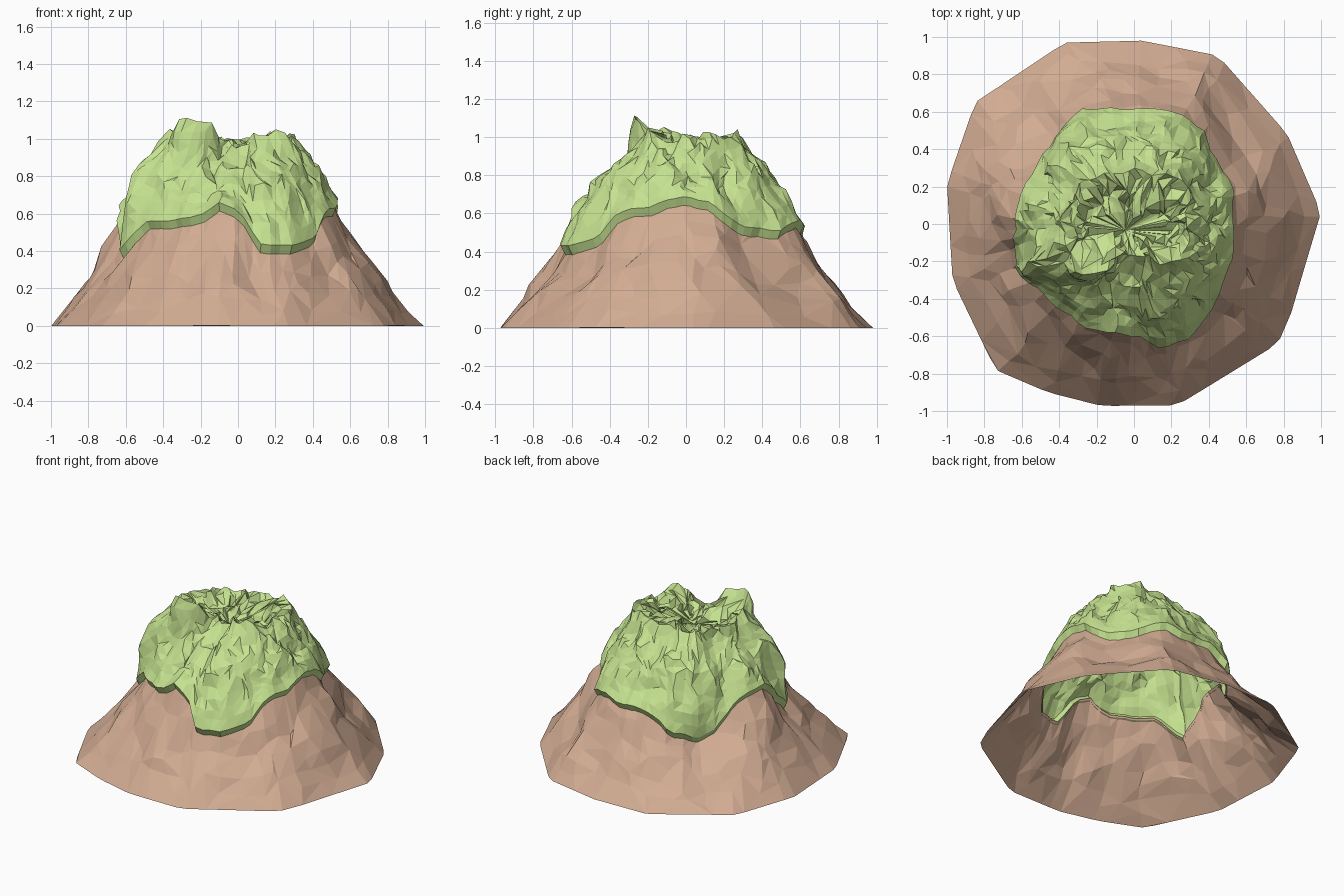
import bpy, bmesh, math, random
from mathutils import Vector, noise

random.seed(4)
if "Cube" in bpy.data.objects:
    bpy.data.objects.remove(bpy.data.objects["Cube"])

COLUMNS = 80

# Outline of the foot, seen from above
FOOT = [(1, .06), (.82, .48), (.45, .9), (.04, .98), (-.37, .97), (-.85, .65),
        (-1, .21), (-.97, -.3), (-.74, -.78), (-.46, -.9), (-.18, -.97),
        (.23, -.97), (.77, -.64), (.84, -.47)]
# Ragged lower edge of the grass
EDGE = [(.52, 0, .66), (.54, .17, .57), (.46, .33, .47), (.38, .5, .47),
        (.29, .57, .53), (.12, .62, .49), (-.1, .62, .5), (-.32, .6, .38),
        (-.42, .47, .31), (-.48, .4, .35), (-.53, .27, .48), (-.6, .2, .57),
        (-.63, .03, .61), (-.65, -.08, .52), (-.63, -.24, .36), (-.5, -.37, .5),
        (-.38, -.47, .52), (-.25, -.56, .55), (-.1, -.58, .62), (0, -.6, .57),
        (.12, -.66, .4), (.3, -.62, .38), (.41, -.46, .44), (.46, -.36, .55),
        (.52, -.2, .59)]
# Crest around the crater
CREST = [(.31, 0, 1.01), (.28, .2, .98), (.17, .29, 1.02), (-.1, .28, .98),
         (-.28, .2, .97), (-.38, 0, 1.01), (-.38, -.15, 1.02), (-.27, -.24, 1.1),
         (-.15, -.24, 1.06), (-.05, -.17, .95), (.1, -.21, .99), (.24, -.22, 1.03)]


def material(name, color):
    mat = bpy.data.materials.new(name)
    mat.use_nodes = True
    mat.diffuse_color = (*color, 1)
    bsdf = mat.node_tree.nodes["Principled BSDF"]
    bsdf.inputs["Base Color"].default_value = (*color, 1)
    return mat


def on_outline(outline, angle):
    """Point where a ray from the axis meets a closed outline."""
    ray = Vector((math.cos(angle), math.sin(angle)))
    for i, start in enumerate(outline):
        a = Vector(start).to_3d()
        b = Vector(outline[(i + 1) % len(outline)]).to_3d()
        side_a, side_b = ray.cross(a.xy), ray.cross(b.xy)
        if side_a <= 0 < side_b:
            hit = a.lerp(b, side_a / (side_a - side_b))
            if hit.xy.dot(ray) > 0:
                return hit


def rough(point, amount, scale, stretch=1):
    """Shift a point by noise; stretch draws the noise out upwards."""
    seed = Vector((point.x, point.y, point.z / stretch)) * scale
    return point + noise.noise_vector(seed) * amount


def make_surface(name, rings, mat, merge, tip=None):
    """Skin a stack of rings with irregular triangles, low ring first."""
    bm = bmesh.new()
    loops = [[bm.verts.new(p) for p in ring] for ring in rings]
    for low, high in zip(loops, loops[1:]):
        for i in range(COLUMNS):
            j = (i + 1) % COLUMNS
            if random.random() < .5:
                bm.faces.new((low[i], low[j], high[j]))
                bm.faces.new((low[i], high[j], high[i]))
            else:
                bm.faces.new((low[i], low[j], high[i]))
                bm.faces.new((low[j], high[j], high[i]))
    if tip:
        end = bm.verts.new(tip)
        for i in range(COLUMNS):
            bm.faces.new((loops[-1][i], loops[-1][(i + 1) % COLUMNS], end))
    bmesh.ops.remove_doubles(bm, verts=bm.verts, dist=merge)
    mesh = bpy.data.meshes.new(name)
    bm.to_mesh(mesh)
    bm.free()
    mesh.materials.append(mat)
    obj = bpy.data.objects.new(name, mesh)
    bpy.context.collection.objects.link(obj)
    return obj


angles = [math.tau * (i + .5) / COLUMNS for i in range(COLUMNS)]
foot = [on_outline(FOOT, a) for a in angles]
edge = [rough(on_outline(EDGE, a), .025, 9) for a in angles]
crest = [on_outline(CREST, a) for a in angles]
earth = material("earth brown", (.64, .41, .29))
grass = material("grass green", (.56, .76, .28))

# Bare lower slope, slightly hollow, open underneath, tucked under the grass
slope_rings = []
STEPS = 8
for k in range(STEPS + 1):
    t = k / STEPS
    bend = math.sin(math.pi * t)
    ring = []
    for f, e in zip(foot, edge):
        top = Vector((e.x * .95, e.y * .95, e.z + .015))
        point = f.lerp(top, t)
        point -= Vector((f.x, f.y, 0)) * .025 * bend
        ring.append(rough(point, .05 * bend, 5))
    slope_rings.append(ring)
slope = make_surface("lower_slope", slope_rings, earth, .001)
thin = slope.modifiers.new("Larger facets", "DECIMATE")
thin.ratio = .4

# Grass: undercut lip, then a ridged flank that bulges where it hangs low
cap_rings = [[Vector((e.x * .96, e.y * .96, e.z - .005)) for e in edge]]
STEPS = 10
for k in range(STEPS + 1):
    t = k / STEPS
    ring = []
    for e, c in zip(edge, crest):
        lip = e + Vector((0, 0, .045))
        swell = .6 * max(0, .5 - e.z) * math.sin(math.pi * t)
        out = Vector((e.x, e.y, .5)).normalized()
        point = lip.lerp(c, t) + out * swell
        fade = min(1, t * 3)
        point = rough(point, .055 * fade, 9, 2.5)
        point.z += random.uniform(-.015, .015) * fade
        ring.append(point)
    cap_rings.append(ring)

# Crater: broken ground sinking to a short trough
for t in (.2, .4, .6, .8):
    ring = []
    for p in cap_rings[STEPS + 1]:
        trough = Vector((p.x * .5 - .03, -.02, .89))
        inner = rough(p.lerp(trough, t), .06, 9)
        inner += Vector([random.uniform(-.025, .025) for axis in range(3)])
        ring.append(inner)
    cap_rings.append(ring)
make_surface("grass_cap", cap_rings, grass, .025, Vector((-.04, -.02, .89)))
